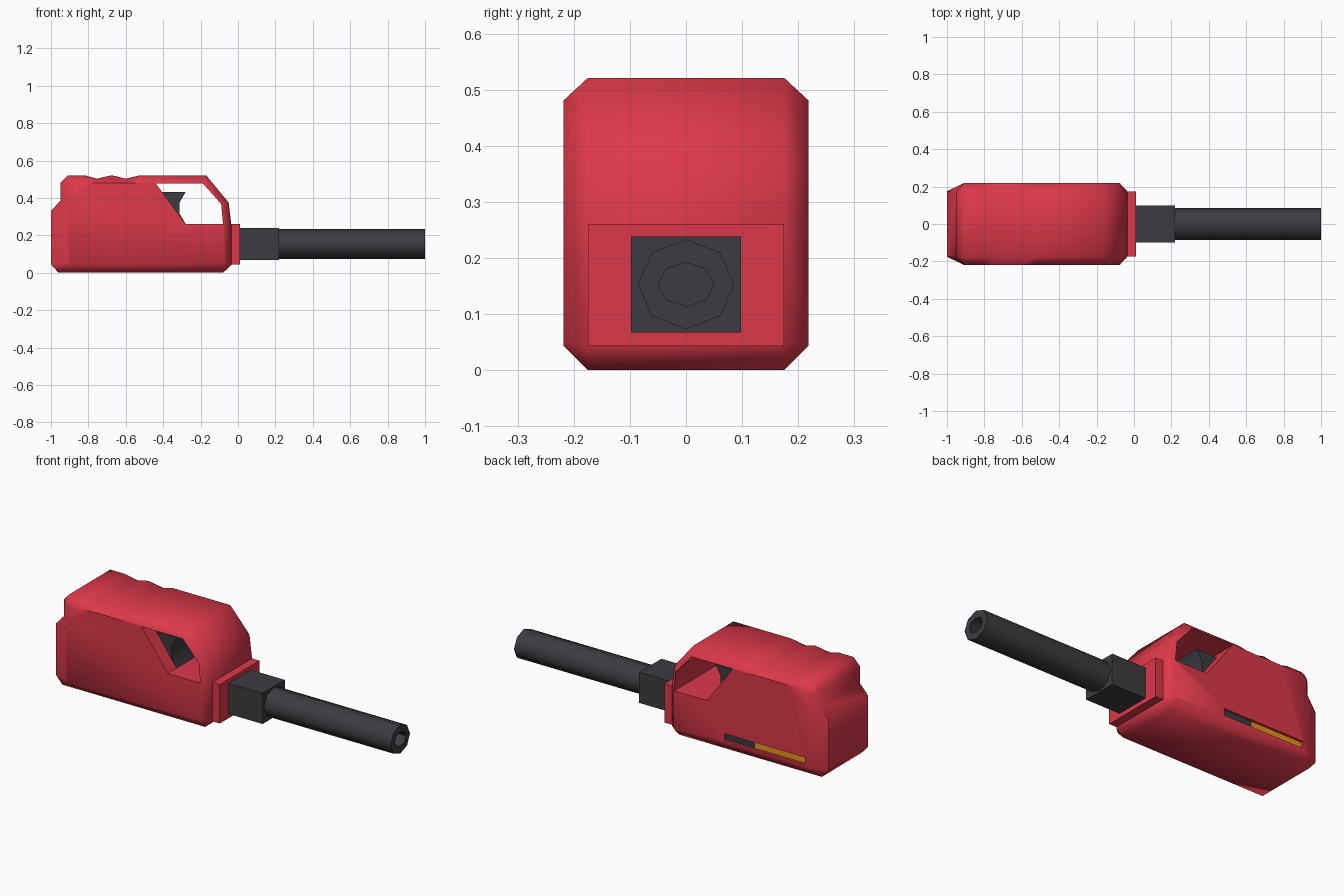
import bpy, bmesh, math

if "Cube" in bpy.data.objects:
    bpy.data.objects.remove(bpy.data.objects["Cube"])


def material(name, rgb):
    m = bpy.data.materials.new(name)
    m.diffuse_color = (*rgb, 1)
    m.use_nodes = True
    m.node_tree.nodes["Principled BSDF"].inputs["Base Color"].default_value = m.diffuse_color
    return m


RED = material("red", (0.72, 0.04, 0.068))
DARK = material("charcoal", (0.045, 0.045, 0.053))
GOLD = material("amber", (0.85, 0.31, 0.012))


def loft(name, rings, mat, angle=50):
    """Skin a list of equal-length point rings and cap both ends."""
    bm = bmesh.new()
    loops = [[bm.verts.new(p) for p in ring] for ring in rings]
    n = len(loops[0])
    for a, b in zip(loops, loops[1:]):
        for i in range(n):
            j = (i + 1) % n
            bm.faces.new((a[i], a[j], b[j], b[i]))
    bm.faces.new(loops[0][::-1])
    bm.faces.new(loops[-1])
    bmesh.ops.recalc_face_normals(bm, faces=bm.faces[:])
    me = bpy.data.meshes.new(name)
    bm.to_mesh(me)
    bm.free()
    me.materials.append(mat)
    ob = bpy.data.objects.new(name, me)
    bpy.context.collection.objects.link(ob)
    smooth(ob, angle)
    return ob


def smooth(ob, angle):
    bpy.ops.object.select_all(action='DESELECT')
    bpy.context.view_layer.objects.active = ob
    ob.select_set(True)
    bpy.ops.object.shade_smooth_by_angle(angle=math.radians(angle))


def ring_y(points, y):
    return [(x, y, z) for x, z in points]


def prism(name, points, y0, y1, mat):
    return loft(name, [ring_y(points, y0), ring_y(points, y1)], mat)


def box(name, x0, x1, y0, y1, z0, z1, mat):
    return prism(name, [(x0, z0), (x1, z0), (x1, z1), (x0, z1)], y0, y1, mat)


def cut(target, cutter):
    mod = target.modifiers.new("cut", 'BOOLEAN')
    mod.operation = 'DIFFERENCE'
    mod.solver = 'EXACT'
    mod.object = cutter
    bpy.ops.object.select_all(action='DESELECT')
    bpy.context.view_layer.objects.active = target
    target.select_set(True)
    bpy.ops.object.modifier_apply(modifier=mod.name)
    bpy.data.objects.remove(cutter)


# Body: outer outline, and the inset outline of the flat sides
outline = [(-.96, 0), (-1, .045), (-1, .33), (-.95, .385), (-.95, .48),
           (-.91, .521), (-.82, .521), (-.755, .503), (-.675, .521),
           (-.6, .503), (-.525, .521), (-.17, .521), (-.05, .375),
           (-.036, .26), (-.036, .04), (-.08, 0)]
side = [(-.90, .043), (-.91, .055), (-.91, .33), (-.908, .385), (-.908, .465),
        (-.895, .481), (-.82, .481), (-.755, .4795), (-.675, .481),
        (-.6, .4795), (-.525, .481), (-.186, .481), (-.086, .368),
        (-.076, .26), (-.076, .052), (-.085, .043)]
body = loft("body", [ring_y(side, -.218), ring_y(outline, -.175),
                     ring_y(outline, .175), ring_y(side, .218)], RED)

# Finger opening and gauge slot
opening = [(-.44, .478), (-.28, .26), (-.08, .26), (-.09, .367), (-.188, .478)]
cut(body, prism("opening_cutter", opening, -.4, .4, RED))
cut(body, box("slot_cutter", -.885, -.39, .198, .3, .066, .105, RED))
smooth(body, 50)

# Fuel gauge in the slot: filled part and empty part
box("gauge_fuel", -.885, -.57, .197, .205, .066, .105, GOLD)
box("gauge_empty", -.57, -.39, .197, .205, .066, .105, DARK)

# Trigger
prism("trigger", [(-.44, .43), (-.28, .432), (-.312, .375), (-.312, .315),
                  (-.28, .262), (-.32, .262)], -.14, .14, DARK)

# Collar and nozzle base
box("collar", -.04, .01, -.175, .175, .043, .26, RED)
box("nozzle_base", .005, .22, -.098, .098, .067, .238, DARK)


# Eight-sided hollow nozzle
def ring_x(x, ry, rz):
    return [(x, ry * math.cos(a), .153 + rz * math.sin(a))
            for a in (math.tau * i / 8 for i in range(8))]


loft("nozzle", [ring_x(.2, .086, .08), ring_x(1, .086, .08),
                ring_x(1, .05, .039), ring_x(.25, .05, .039)], DARK)
